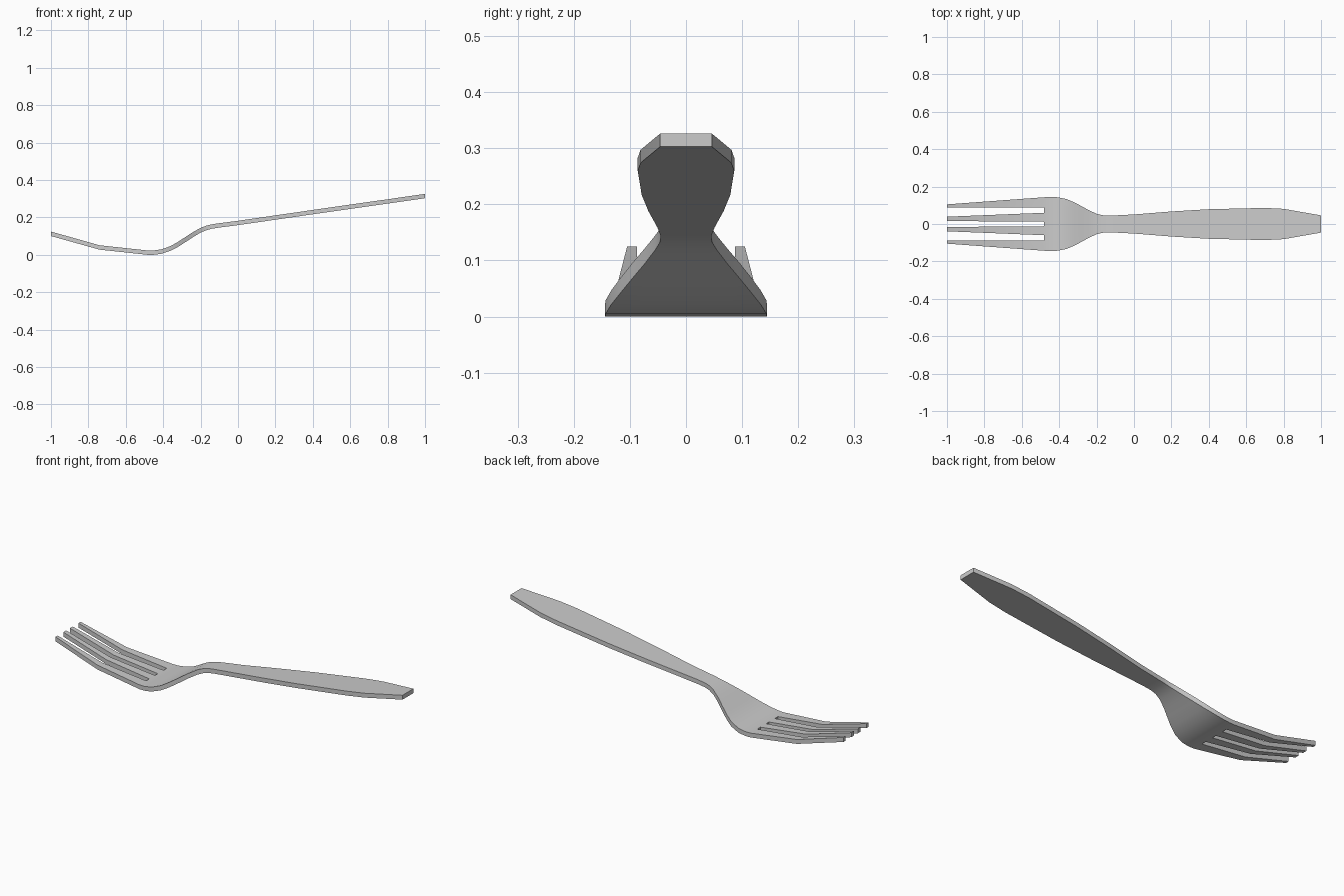
import bpy, bmesh, math

cube = bpy.data.objects.get("Cube")
if cube:
    bpy.data.objects.remove(cube, do_unlink=True)

metal = bpy.data.materials.new("light_grey")
metal.use_nodes = True
metal.diffuse_color = (0.6, 0.6, 0.6, 1)
metal.node_tree.nodes["Principled BSDF"].inputs["Base Color"].default_value = (0.6, 0.6, 0.6, 1)

THICK = 0.023
ROOT = -0.48  # where the slots end

# Stations along the fork: x, centre height, half width
STATIONS = [
    (-1, .116, .105), (-.74, .043, .124), (ROOT, .015, .143),
    (-.45, .0155, .144), (-.41, .021, .143), (-.36, .038, .133),
    (-.32, .06, .116), (-.28, .086, .095), (-.24, .112, .073),
    (-.2, .135, .055), (-.17, .147, .047), (-.14, .155, .045),
    (-.1, .161, .046), (0, .174, .051), (.2, .203, .067),
    (.4, .232, .079), (.7, .275, .086), (.8, .289, .081), (1, .318, .046),
]
TIP_SLOTS = (.087, .039, .016)    # slot edges at the tips
ROOT_SLOTS = (.087, .06, .012)    # slot edges at the roots


def columns(x, w):
    """Lengthwise edge positions across one station."""
    if x <= ROOT:
        t = (x + 1) / (ROOT + 1)
        inner = [a + (b - a) * t for a, b in zip(TIP_SLOTS, ROOT_SLOTS)]
    else:
        inner = [s * w / .143 for s in ROOT_SLOTS]
    half = [w] + inner
    return [-y for y in half] + half[::-1]


def thickness(i):
    """Vertical thickness that keeps the sheet even where it slopes."""
    a, b = STATIONS[max(i - 1, 0)], STATIONS[min(i + 1, len(STATIONS) - 1)]
    return THICK * math.hypot(1, (b[1] - a[1]) / (b[0] - a[0]))


# Sheet with three open slots, extruded upward to a solid
bm = bmesh.new()
rows, lift = [], {}
for i, (x, z, w) in enumerate(STATIONS):
    t = thickness(i)
    rows.append([bm.verts.new((x, y, z - t / 2)) for y in columns(x, w)])
    lift[round(x, 3)] = t
for a, b in zip(rows, rows[1:]):
    for c in range(7):
        if b[0].co.x <= ROOT + 1e-4 and c % 2:
            continue
        bm.faces.new((a[c], b[c], b[c + 1], a[c + 1]))
extruded = bmesh.ops.extrude_face_region(bm, geom=bm.faces[:], use_keep_orig=True)
for v in extruded["geom"]:
    if isinstance(v, bmesh.types.BMVert):
        v.co.z += lift[round(v.co.x, 3)]
bmesh.ops.recalc_face_normals(bm, faces=bm.faces[:])

# Stand the fork on the ground
low = min(v.co.z for v in bm.verts)
bmesh.ops.translate(bm, verts=bm.verts[:], vec=(0, 0, -low))

mesh = bpy.data.meshes.new("fork")
bm.to_mesh(mesh)
bm.free()
mesh.materials.append(metal)
fork = bpy.data.objects.new("fork", mesh)
bpy.context.collection.objects.link(fork)
bpy.context.view_layer.objects.active = fork
fork.select_set(True)
bpy.ops.object.shade_smooth_by_angle(angle=math.radians(30))
